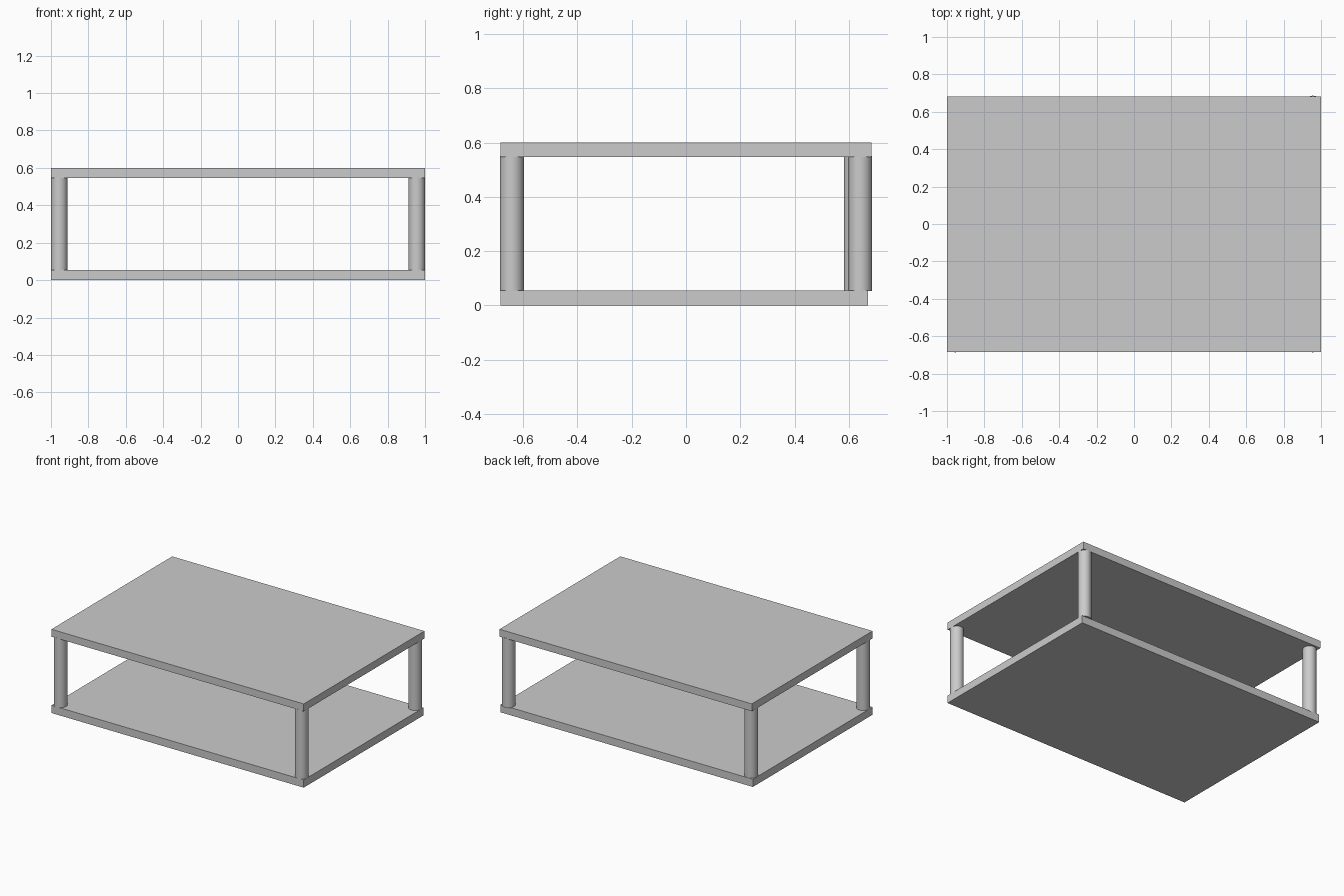
import bpy
from math import radians

cube = bpy.data.objects.get("Cube")
if cube:
    bpy.data.objects.remove(cube, do_unlink=True)

# One plain grey for the whole table
grey = bpy.data.materials.new("light_grey")
grey.use_nodes = True
colour = (0.6, 0.6, 0.6, 1.0)
grey.diffuse_color = colour
grey.node_tree.nodes["Principled BSDF"].inputs["Base Color"].default_value = colour


def board(name, y_front, y_back, z_low, z_high):
    bpy.ops.mesh.primitive_cube_add(
        size=1, location=(0, (y_front + y_back) / 2, (z_low + z_high) / 2))
    ob = bpy.context.object
    ob.name = name
    ob.scale = (2, y_back - y_front, z_high - z_low)
    bpy.ops.object.transform_apply(location=False, rotation=False, scale=True)
    ob.data.materials.append(grey)


def post(name, x, y):
    bpy.ops.mesh.primitive_cylinder_add(
        vertices=48, radius=0.044, depth=POST_TOP - POST_BOTTOM,
        location=(x, y, (POST_TOP + POST_BOTTOM) / 2))
    ob = bpy.context.object
    ob.name = name
    ob.data.materials.append(grey)
    bpy.ops.object.shade_smooth_by_angle(angle=radians(30))


POST_BOTTOM, POST_TOP = 0.053, 0.55

# Shelf and table top
board("lower_shelf", -0.684, 0.671, 0.0, 0.055)
board("table_top", -0.684, 0.683, 0.547, 0.6)

# Corner posts; the back left one stands slightly further back
for side, x in (("right", -0.956), ("left", 0.956)):
    post("front_" + side + "_post", x, -0.642)
    post("back_" + side + "_post", x, 0.642 if side == "left" else 0.626)
